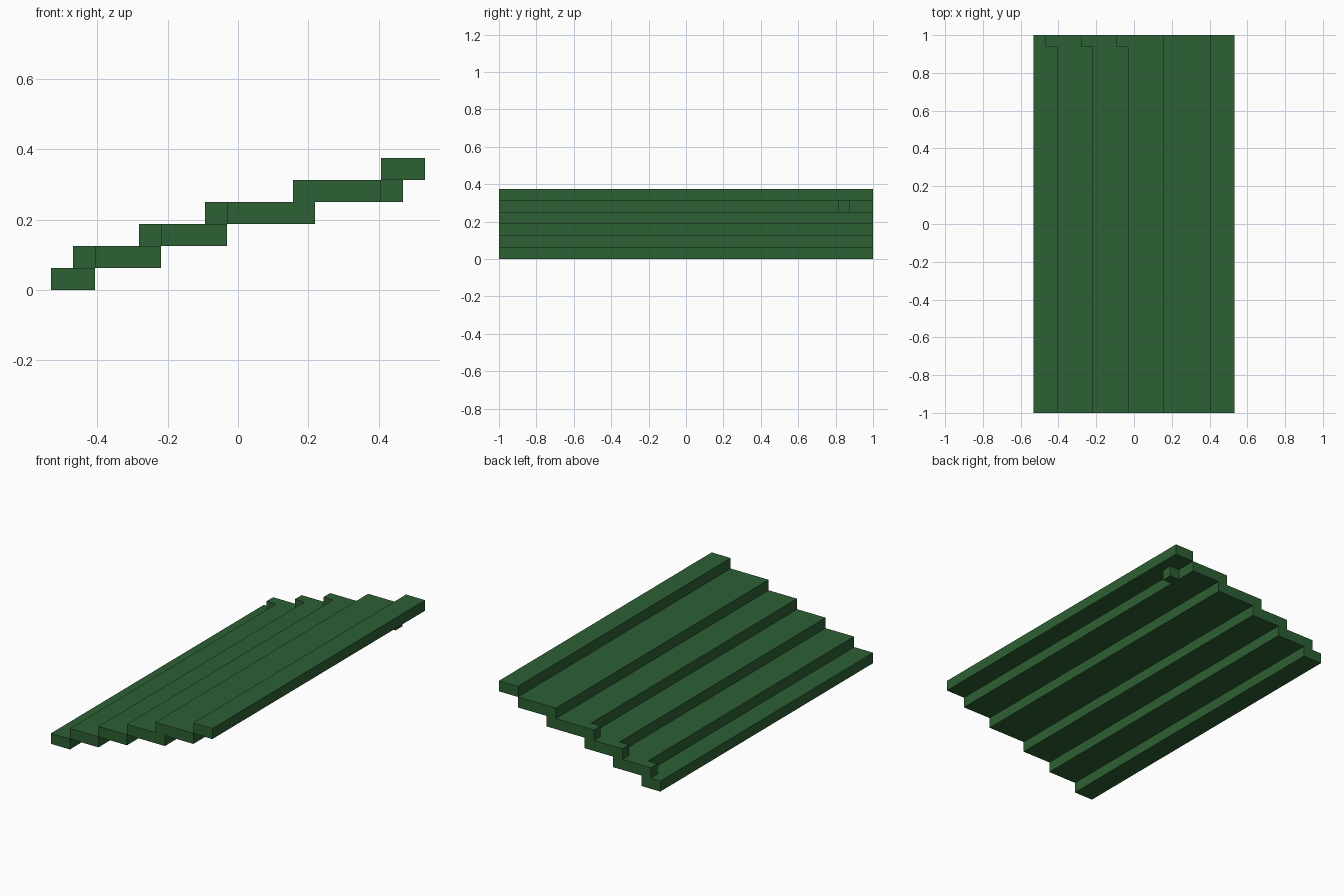
import bpy, bmesh

if "Cube" in bpy.data.objects:
    bpy.data.objects.remove(bpy.data.objects["Cube"])

U = 1 / 16          # module size
X0, Y0 = -8.5 * U, -1.0

green = bpy.data.materials.new("leaf green")
green.diffuse_color = (0.027, 0.117, 0.034, 1)
green.use_nodes = True
green.node_tree.nodes["Principled BSDF"].inputs["Base Color"].default_value = green.diffuse_color


def slab(name, outline, level):
    """Extrude a plan outline (in modules) into a one-module-thick slab."""
    bm = bmesh.new()
    verts = [bm.verts.new((X0 + x * U, Y0 + y * U, level * U)) for x, y in outline]
    face = bm.faces.new(verts)
    top = bmesh.ops.extrude_face_region(bm, geom=[face])
    moved = [v for v in top["geom"] if isinstance(v, bmesh.types.BMVert)]
    bmesh.ops.translate(bm, verts=moved, vec=(0, 0, U))
    bmesh.ops.recalc_face_normals(bm, faces=bm.faces)
    mesh = bpy.data.meshes.new(name)
    bm.to_mesh(mesh)
    bm.free()
    mesh.materials.append(green)
    bpy.context.collection.objects.link(bpy.data.objects.new(name, mesh))


def rect(a, b):
    return [(a, 0), (b, 0), (b, 32), (a, 32)]


def tabbed(a, b):
    """Strip with a one-module tab at the back of its low side."""
    return [(a, 0), (b, 0), (b, 32), (a - 1, 32), (a - 1, 31), (a, 31)]


# Stepped strips from lowest to highest
slab("bottom_strip", rect(0, 2), 0)
slab("lower_strip", tabbed(2, 5), 1)
slab("lower_middle_strip", tabbed(5, 8), 2)
slab("upper_middle_strip", tabbed(8, 12), 3)
# Upper strip with a small nub on its high side, under the top strip
slab("upper_strip", [(11, 0), (15, 0), (15, 29), (16, 29), (16, 30),
                     (15, 30), (15, 32), (11, 32)], 4)
slab("top_strip", rect(15, 17), 5)
